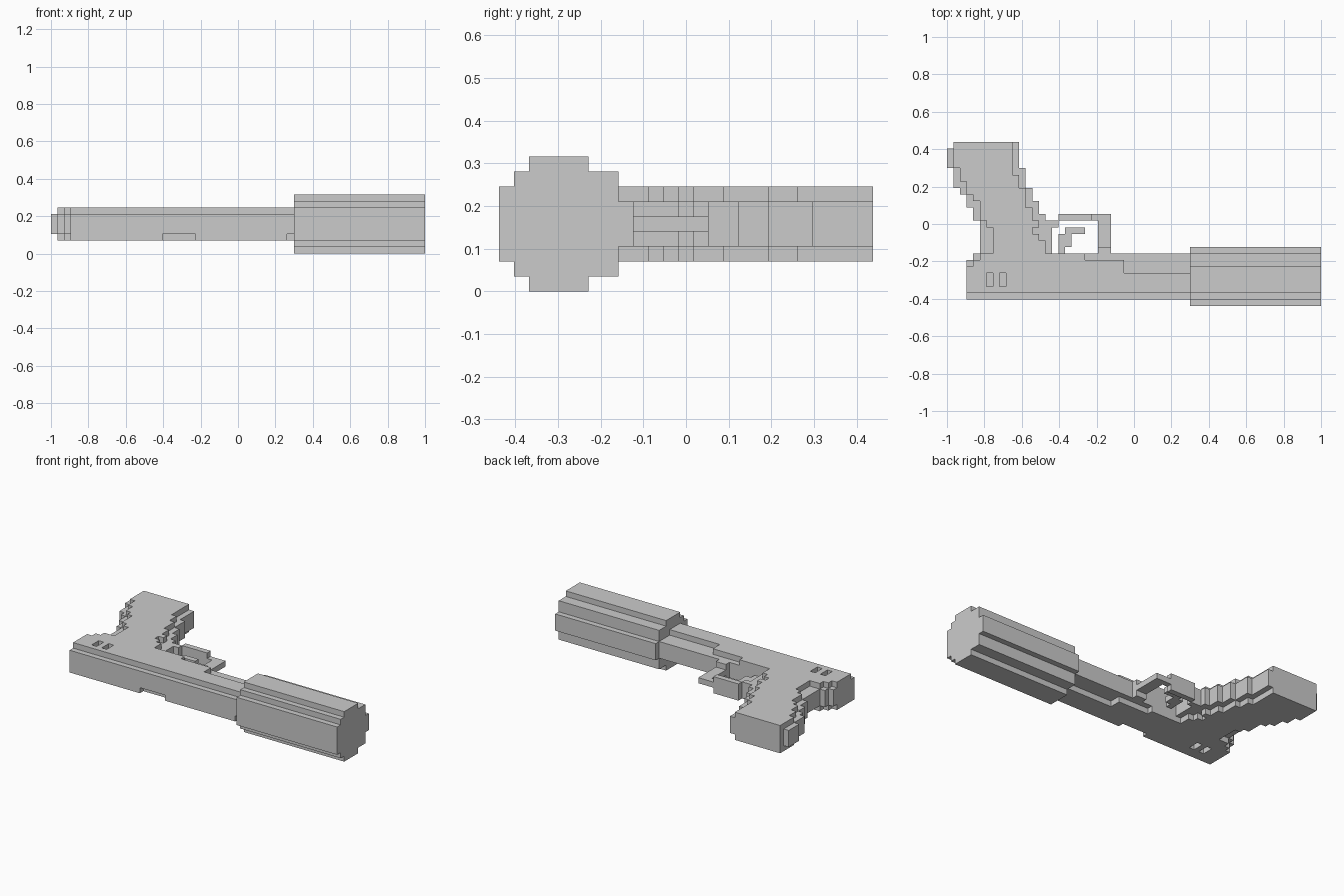
import bpy
import bmesh
from mathutils import Vector

if "Cube" in bpy.data.objects:
    bpy.data.objects.remove(bpy.data.objects["Cube"])

# Blocky model on a 57 x 25 x 9 grid of cubes
U = 2 / 57
ORIGIN = Vector((-1, -12.5 * U, 0))


def block(i0, i1, j0, j1, k0, k1):
    return {(i, j, k) for i in range(i0, i1) for j in range(j0, j1) for k in range(k0, k1)}


def slab(rows, k0, k1):
    """Stack of rows (j0, j1, i0, i1) given the same thickness."""
    cells = set()
    for j0, j1, i0, i1 in rows:
        cells |= block(i0, i1, j0, j1, k0, k1)
    return cells


# Frame: long slide, three cubes thick in the core plus a plate on each side
frame_core = slab([(1, 6, 3, 37), (6, 7, 3, 37), (7, 8, 4, 37)], 3, 6)
frame_side = [(2, 5, 3, 37), (5, 6, 3, 27), (6, 7, 4, 27), (7, 8, 5, 21)]
frame = frame_core | slab(frame_side, 2, 3) | slab(frame_side, 6, 7)
# Lower lip along the slide, with a notch, and shallow slots on both sides
frame |= block(3, 17, 1, 2, 2, 3) | block(22, 36, 1, 2, 2, 3)
for i in (6, 8):
    for k in (2, 6):
        frame -= block(i, i + 1, 3, 5, k, k + 1)

# Grip: stepped slanted core with narrower side plates
grip_core = [(8, 12, 5, 16), (12, 13, 5, 17), (13, 14, 4, 15), (14, 15, 4, 14),
             (15, 16, 3, 14), (16, 17, 3, 13), (17, 18, 2, 13), (18, 21, 1, 12),
             (21, 24, 0, 11), (24, 25, 1, 11)]
grip_side = [(8, 10, 7, 15), (10, 11, 7, 14), (11, 12, 7, 13), (12, 13, 6, 14),
             (13, 15, 5, 13), (15, 16, 5, 12), (16, 17, 4, 12), (17, 18, 3, 12),
             (18, 19, 3, 11), (19, 20, 2, 11), (20, 21, 2, 10), (21, 25, 1, 10)]
grip = slab(grip_core, 3, 6) | slab(grip_side, 2, 3) | slab(grip_side, 6, 7)

# Guard loop and trigger
guard = block(17, 22, 13, 14, 3, 6) | block(22, 25, 13, 14, 4, 5)
guard |= block(23, 25, 9, 13, 4, 5) | block(23, 25, 8, 9, 3, 6)
trigger = slab([(8, 9, 17, 18), (9, 10, 17, 19), (10, 11, 17, 19), (11, 12, 18, 21)], 4, 5)

# Fat stepped tube on the front end
tube = set()
for k in range(9):
    ring = min(k, 8 - k)
    j0, j1 = [(2, 6), (1, 8), (0, 8), (0, 9), (0, 9)][ring]
    tube |= block(37, 57, j0, j1, k, k + 1)

parts = {"frame": frame, "grip": grip, "trigger_guard": guard,
         "trigger": trigger, "front_tube": tube}
solid = set().union(*parts.values())


def build(name, cells):
    """Skin the exposed cube sides, then merge coplanar faces."""
    bm = bmesh.new()
    verts = {}

    def vert(p):
        if p not in verts:
            verts[p] = bm.verts.new(ORIGIN + Vector(p) * U)
        return verts[p]

    for c in sorted(cells):
        for axis in range(3):
            for side in (0, 1):
                n = list(c)
                n[axis] += 2 * side - 1
                if tuple(n) in solid:
                    continue
                loop = []
                for a, b in ((0, 0), (1, 0), (1, 1), (0, 1)):
                    p = list(c)
                    p[axis] += side
                    p[(axis + 1) % 3] += a
                    p[(axis + 2) % 3] += b
                    loop.append(vert(tuple(p)))
                bm.faces.new(loop if side else loop[::-1])
    bmesh.ops.dissolve_limit(bm, angle_limit=0.01, verts=bm.verts, edges=bm.edges)
    mesh = bpy.data.meshes.new(name)
    bm.to_mesh(mesh)
    bm.free()
    bpy.context.collection.objects.link(bpy.data.objects.new(name, mesh))


for part_name, part_cells in parts.items():
    build(part_name, part_cells)
